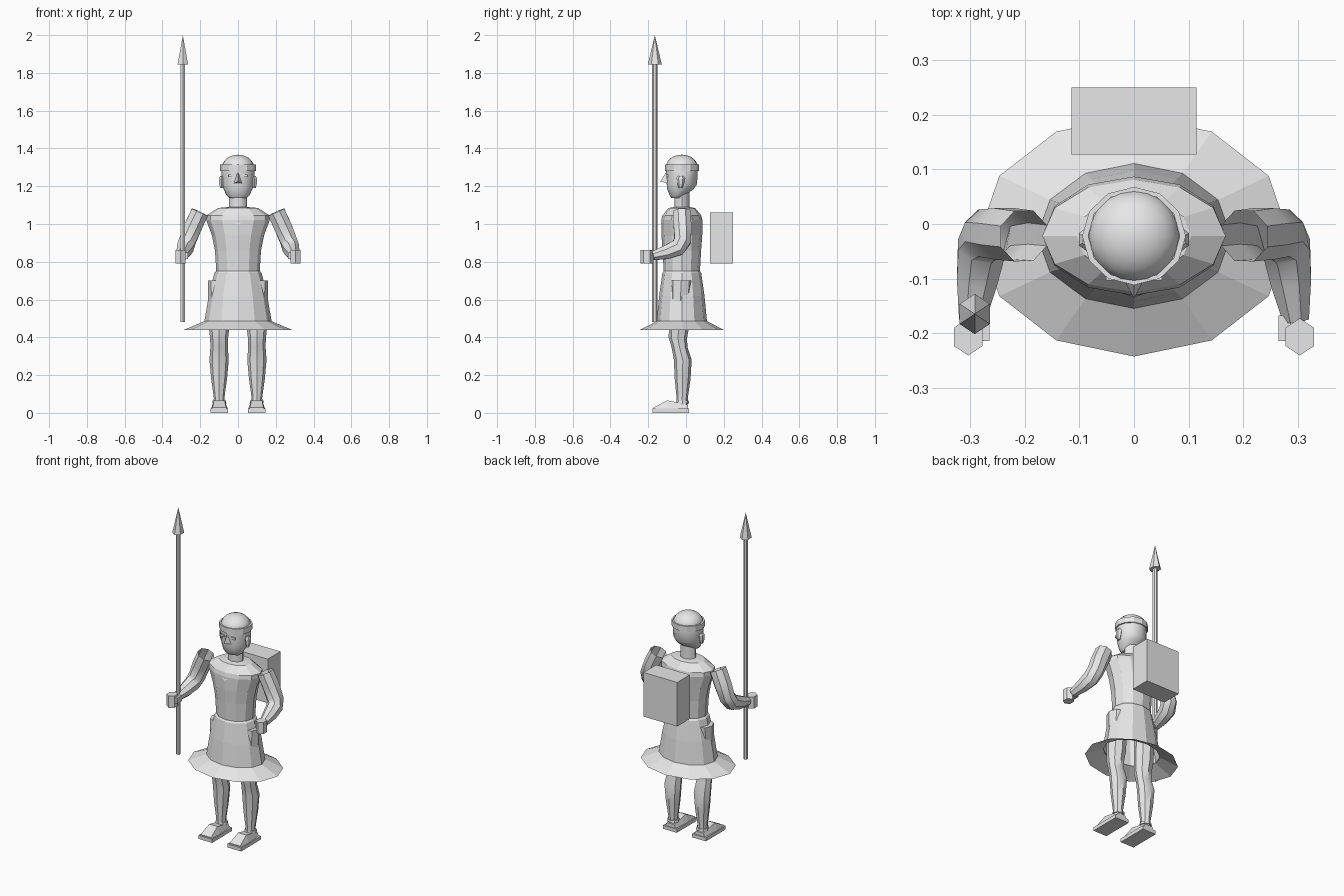
import bpy, bmesh, math
from mathutils import Vector

grey = bpy.data.materials.new("stone grey")
grey.diffuse_color = (0.8, 0.8, 0.8, 1)


def finish(name, bm, smooth=0):
    """Turn a bmesh into a named object, optionally smooth below an angle."""
    bmesh.ops.recalc_face_normals(bm, faces=bm.faces)
    mesh = bpy.data.meshes.new(name)
    bm.to_mesh(mesh)
    bm.free()
    mesh.materials.append(grey)
    ob = bpy.data.objects.new(name, mesh)
    bpy.context.collection.objects.link(ob)
    if smooth:
        bpy.ops.object.select_all(action='DESELECT')
        ob.select_set(True)
        bpy.context.view_layer.objects.active = ob
        bpy.ops.object.shade_smooth_by_angle(angle=math.radians(smooth))
    return ob


def skin(name, loops, caps=(True, True), smooth=0):
    """Join successive point loops with quads."""
    bm = bmesh.new()
    rows = [[bm.verts.new(p) for p in loop] for loop in loops]
    n = len(rows[0])
    for a, b in zip(rows, rows[1:]):
        for i in range(n):
            j = (i + 1) % n
            bm.faces.new((a[i], a[j], b[j], b[i]))
    if caps[0]:
        bm.faces.new(rows[0][::-1])
    if caps[1]:
        bm.faces.new(rows[-1])
    bmesh.ops.remove_doubles(bm, verts=bm.verts, dist=0.0005)
    return finish(name, bm, smooth)


def loft(name, rings, n, x=0, caps=(True, True), smooth=0):
    """Stack of horizontal ellipses: (y centre, z, x radius, y radius)."""
    turn = [math.pi / 2 + 2 * math.pi * i / n for i in range(n)]
    loops = [[(x + rx * math.cos(t), cy + ry * math.sin(t), z) for t in turn]
             for cy, z, rx, ry in rings]
    return skin(name, loops, caps, smooth)


def tube(name, path, n=8, caps=(True, True), smooth=0):
    """Round tube along a bent path of (point, radius)."""
    pts = [Vector(p) for p, r in path]
    loops = []
    for k, (p, r) in enumerate(path):
        before = pts[max(k - 1, 0)]
        after = pts[min(k + 1, len(pts) - 1)]
        d = (after - before).normalized()
        u = d.cross(Vector((1, 0, 0))).normalized()
        v = d.cross(u)
        angles = [2 * math.pi * (i + 0.5) / n for i in range(n)]
        loops.append([pts[k] + r * (math.cos(t) * u + math.sin(t) * v) for t in angles])
    return skin(name, loops, caps, smooth)


def box(name, x0, x1, y0, y1, z0, z1):
    loops = [[(x0, y0, z), (x1, y0, z), (x1, y1, z), (x0, y1, z)] for z in (z0, z1)]
    return skin(name, loops)


C = -0.022  # body centre in y

# Tunic, with shoulders sloping to the neck and open below
loft("tunic", [(C, 0.485, 0.178, 0.133), (C, 0.62, 0.155, 0.12), (C, 0.74, 0.125, 0.103),
               (C, 0.75, 0.115, 0.096), (C, 0.86, 0.122, 0.102), (C, 0.94, 0.138, 0.108),
               (C, 1.02, 0.168, 0.109), (C, 1.045, 0.168, 0.103),
               (C, 1.085, 0.105, 0.07), (C, 1.09, 0.045, 0.036)], 12, caps=(False, False))
loft("skirt_hem", [(C, 0.44, 0.285, 0.221), (C, 0.487, 0.175, 0.13)], 12, caps=(False, False))

# Neckline point
skin("neckline", [[(-0.032, -0.124, 1.018), (0.032, -0.124, 1.018), (0, -0.134, 0.998)],
                  [(-0.032, -0.118, 1.022), (0.032, -0.118, 1.022), (0, -0.126, 1.0)]])

# Neck and head
loft("neck", [(C, 1.06, 0.048, 0.04), (C, 1.19, 0.046, 0.04)], 8, smooth=50)
loft("head", [(-0.05, 1.138, 0.045, 0.028), (-0.045, 1.152, 0.062, 0.042),
              (-0.03, 1.185, 0.076, 0.07), (C, 1.21, 0.085, 0.08),
              (C, 1.27, 0.088, 0.084), (C, 1.31, 0.085, 0.083)], 12, smooth=35)
loft("crown", [(C, 1.367 - 0.065 * (1 - math.cos(a)), 0.084 * math.sin(a), 0.084 * math.sin(a))
               for a in [math.radians(90 - 15 * i) for i in range(6)] + [0]],
     20, caps=(True, False), smooth=60)
loft("head_band", [(C, 1.28, 0.086, 0.084), (C, 1.28, 0.095, 0.09), (C, 1.315, 0.095, 0.09),
                   (C, 1.315, 0.084, 0.082)], 12, caps=(False, False))

# Nose wedge
skin("nose", [[(-0.022, -0.095, 1.215), (0.022, -0.095, 1.215), (0, -0.137, 1.226)],
              [(-0.007, -0.098, 1.27), (0.007, -0.098, 1.27), (0, -0.108, 1.27)]])

for side, s in (("left", -1), ("right", 1)):
    # Ears and eyes
    loft(side + "_ear", [(-0.03, 1.19, 0.008, 0.01), (-0.028, 1.215, 0.015, 0.018),
                         (-0.028, 1.242, 0.016, 0.022), (-0.028, 1.255, 0.008, 0.014)],
         6, x=s * 0.087)
    box(side + "_eye", s * 0.037 - 0.014, s * 0.037 + 0.014, -0.104, -0.096, 1.248, 1.262)

    # Arms: open at the shoulder, bent forward at the elbow
    tube(side + "_arm", [((s * 0.202, -0.022, 1.063), 0.05), ((s * 0.238, -0.018, 0.985), 0.051),
                         ((s * 0.268, -0.018, 0.91), 0.048), ((s * 0.28, -0.045, 0.873), 0.047),
                         ((s * 0.288, -0.105, 0.85), 0.04), ((s * 0.297, -0.175, 0.832), 0.026)],
         8, caps=(False, True), smooth=40)
    loft(side + "_fist", [(-0.207, 0.79, 0.03, 0.034), (-0.207, 0.862, 0.03, 0.034)],
         6, x=s * 0.304)
    box(side + "_thumb", s * 0.277 - 0.012, s * 0.277 + 0.012, -0.215, -0.168, 0.815, 0.85)

    # Legs: thigh, knee, calf, ankle
    loft(side + "_leg", [(-0.02, 0.045, 0.03, 0.03), (-0.02, 0.08, 0.028, 0.03),
                         (-0.018, 0.18, 0.042, 0.042), (-0.017, 0.28, 0.051, 0.047),
                         (-0.035, 0.35, 0.046, 0.042), (-0.043, 0.4, 0.048, 0.049),
                         (-0.036, 0.46, 0.055, 0.054), (-0.025, 0.7, 0.06, 0.06)],
         8, x=s * 0.1, smooth=40)

    # Sandals: flat sole with a humped upper
    x = s * 0.099
    box(side + "_sole", x - 0.047, x + 0.047, -0.178, 0.015, 0, 0.022)
    skin(side + "_foot", [[(x - w, y, 0.02), (x + w, y, 0.02), (x + t, y, z), (x - t, y, z)]
                          for y, w, t, z in ((-0.172, 0.04, 0.036, 0.028),
                                             (-0.1, 0.045, 0.028, 0.066),
                                             (-0.06, 0.043, 0.028, 0.058),
                                             (0.01, 0.036, 0.026, 0.042))])
    loft(side + "_ankle_strap", [(-0.018, 0.05, 0.037, 0.034), (-0.018, 0.065, 0.035, 0.032)],
         8, x=x)

# Spear
loft("spear_shaft", [(-0.165, 0.48, 0.013, 0.014), (-0.165, 1.86, 0.013, 0.014)], 6, x=-0.292)
loft("spear_tip", [(-0.165, 1.845, 0.032, 0.037), (-0.165, 2.0, 0, 0)],
     6, x=-0.292, caps=(True, False))

# Back pack
box("back_pack", -0.115, 0.115, 0.127, 0.25, 0.79, 1.062)
